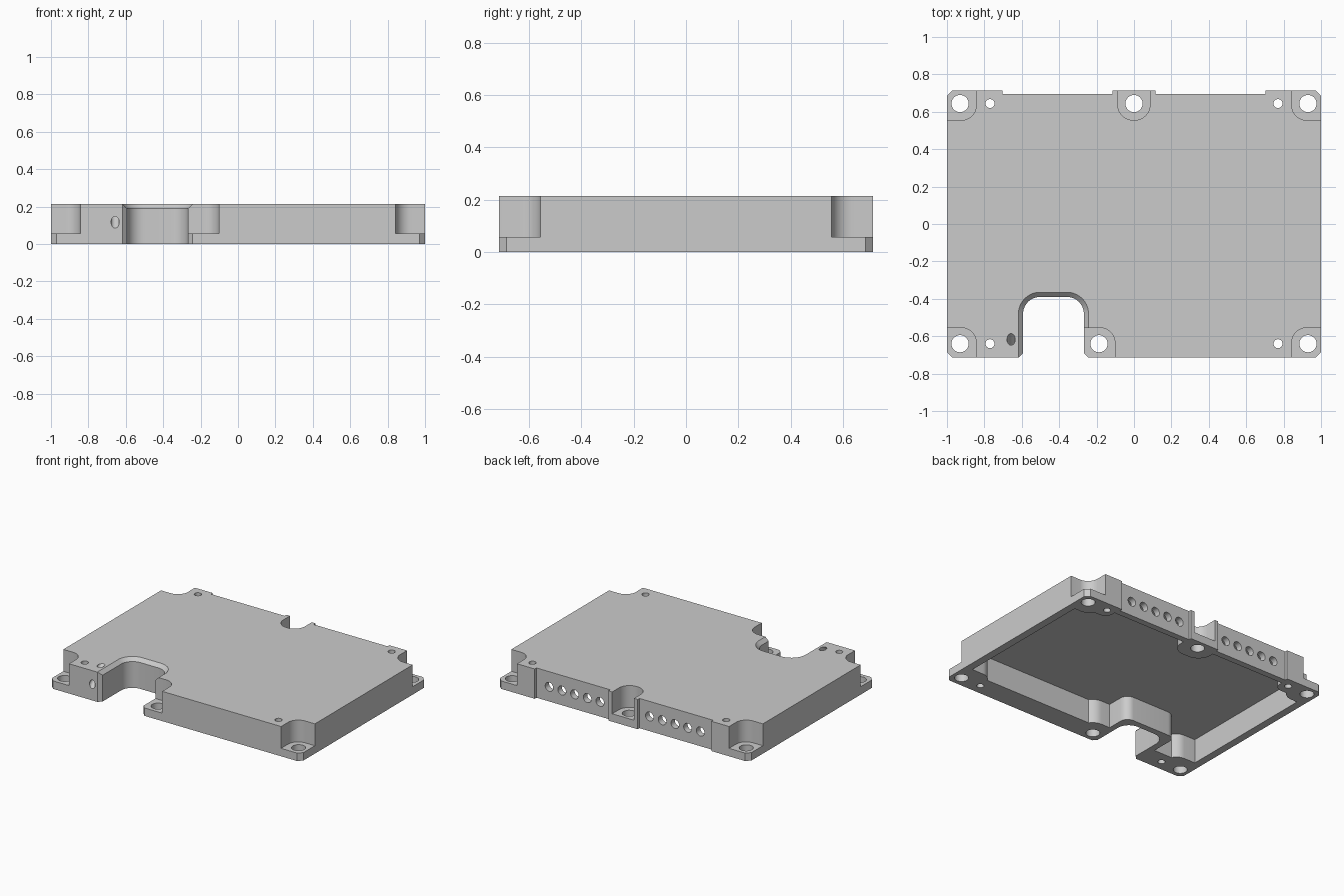
import bpy, bmesh, math
from mathutils import Vector

if "Cube" in bpy.data.objects:
    bpy.data.objects.remove(bpy.data.objects["Cube"], do_unlink=True)

HEIGHT, FOOT, CEILING = 0.214, 0.057, 0.174
DEPTH = 0.715

grey = bpy.data.materials.new("machined_grey")
grey.use_nodes = True
colour = (0.6, 0.6, 0.6, 1)
grey.diffuse_color = colour
grey.node_tree.nodes["Principled BSDF"].inputs["Base Color"].default_value = colour


def rounded(x0, y0, x1, y1, r, n=10):
    """Counter-clockwise rectangle outline with round corners."""
    centres = [(x1 - r, y1 - r), (x0 + r, y1 - r), (x0 + r, y0 + r), (x1 - r, y0 + r)]
    pts = []
    for quarter, (cx, cy) in enumerate(centres):
        for i in range(n + 1):
            a = (quarter + i / n) * math.pi / 2
            pts.append((cx + r * math.cos(a), cy + r * math.sin(a)))
    return pts


def prism(name, base, z0, z1, top=None):
    """Solid between a base outline and a matching top outline."""
    bm = bmesh.new()
    low = [bm.verts.new((x, y, z0)) for x, y in base]
    high = [bm.verts.new((x, y, z1)) for x, y in (top or base)]
    bm.faces.new(low[::-1])
    bm.faces.new(high)
    for i in range(len(low)):
        j = (i + 1) % len(low)
        bm.faces.new((low[i], low[j], high[j], high[i]))
    bmesh.ops.recalc_face_normals(bm, faces=bm.faces)
    mesh = bpy.data.meshes.new(name)
    bm.to_mesh(mesh)
    bm.free()
    mesh.materials.append(grey)
    obj = bpy.data.objects.new(name, mesh)
    bpy.context.collection.objects.link(obj)
    return obj


def drill(name, centre, direction, radius, length):
    """Cylinder cutter along any direction."""
    circle = [(radius * math.cos(i * math.tau / 32), radius * math.sin(i * math.tau / 32))
              for i in range(32)]
    obj = prism(name, circle, -length / 2, length / 2)
    turn = Vector(direction).to_track_quat("Z", "Y").to_matrix().to_4x4()
    obj.data.transform(turn)
    obj.location = centre
    return obj


def cut(target, cutter):
    """Subtract the cutter from the target, then discard it."""
    cutter.hide_render = True
    bpy.context.view_layer.update()
    mod = target.modifiers.new("cut", "BOOLEAN")
    mod.operation, mod.solver, mod.object = "DIFFERENCE", "EXACT", cutter
    bpy.context.view_layer.objects.active = target
    bpy.ops.object.modifier_apply(modifier=mod.name)
    bpy.data.objects.remove(cutter, do_unlink=True)


# Outer block with chamfered corners
c = 0.03
outline = [(1 - c, -DEPTH), (1, c - DEPTH), (1, DEPTH - c), (1 - c, DEPTH),
           (c - 1, DEPTH), (-1, DEPTH - c), (-1, c - DEPTH), (c - 1, -DEPTH)]
housing = prism("housing", outline, 0, HEIGHT)

# Underside cavity, with walls around the screw pockets and the front notch
cavity = prism("cavity", rounded(-0.945, -0.555, 0.945, 0.65, 0.04), -0.1, CEILING)
bosses = [
    (-0.125, 0.525, 0.125, 1, 0.1), (-0.45, -1, -0.065, -0.515, 0.09),
    (-0.64, -1, -0.225, -0.345, 0.06),
]
for x0, y0, x1, y1, r in [(0.805, 0.525, 1.2, 1, 0.09), (0.71, 0.57, 1.2, 1, 0.06),
                          (0.775, -1, 1.2, -0.51, 0.08)]:
    bosses += [(x0, y0, x1, y1, r), (-x1, y0, -x0, y1, r)]
for box in bosses:
    cut(cavity, prism("boss", rounded(*box), -0.2, 0.3))
cut(housing, cavity)

# Shallow recesses in the back wall
for x0, x1 in ((-0.702, -0.116), (0.116, 0.702)):
    cut(housing, prism("back_recess", [(x0, 0.695), (x1, 0.695), (x1, 0.8), (x0, 0.8)], -0.1, 0.3))

# Front notch: straight walls, top bevel and flared mouth
def notch(grow):
    return rounded(-0.593 - grow, -1, -0.268 + grow, -0.39 + grow, 0.09 + grow)

cut(housing, prism("notch", notch(0), -0.1, 0.3))
cut(housing, prism("notch_bevel", notch(0), HEIGHT - 0.025, HEIGHT + 0.025, notch(0.05)))
mouth = [(-0.628, -0.725), (-0.233, -0.725), (-0.273, -0.685), (-0.588, -0.685)]
cut(housing, prism("notch_mouth", mouth, -0.1, 0.3))

# Screw pockets standing above the feet
pockets = [
    (0.843, 0.555, 1.2, 1, 0.08), (-1.2, 0.555, -0.843, 1, 0.08),
    (0.843, -1, 1.2, -0.555, 0.08), (-1.2, -1, -0.843, -0.555, 0.08),
    (-0.087, 0.555, 0.086, 1, 0.083), (-0.45, -1, -0.102, -0.555, 0.08),
]
for box in pockets:
    cut(housing, prism("pocket", rounded(*box), FOOT, 0.4))

# Screw holes and small pin holes
up = (0, 0, 1)
holes = [(0, 0.644, 0.046), (-0.187, -0.64, 0.046)]
for side in (-1, 1):
    for y in (0.644, -0.64):
        holes += [(side * 0.93, y, 0.046), (side * 0.77, y, 0.024)]
for x, y, r in holes:
    cut(housing, drill("screw_hole", (x, y, 0.1), up, r, 0.6))

# Rows of cable holes through the back wall
for side in (-1, 1):
    for i in range(5):
        x = side * (0.197 + i * 0.101)
        cut(housing, drill("cable_hole", (x, 0.68, 0.105), (0, 1, 0), 0.032, 0.14))

# Slanted hole from the front face to the top
cut(housing, drill("slanted_hole", (-0.657, -0.663, 0.168), (0, 1, 1), 0.022, 0.4))

# Smooth the round walls and keep edges crisp
bpy.ops.object.select_all(action="DESELECT")
housing.select_set(True)
bpy.context.view_layer.objects.active = housing
bpy.ops.object.shade_smooth_by_angle(angle=math.radians(25))
